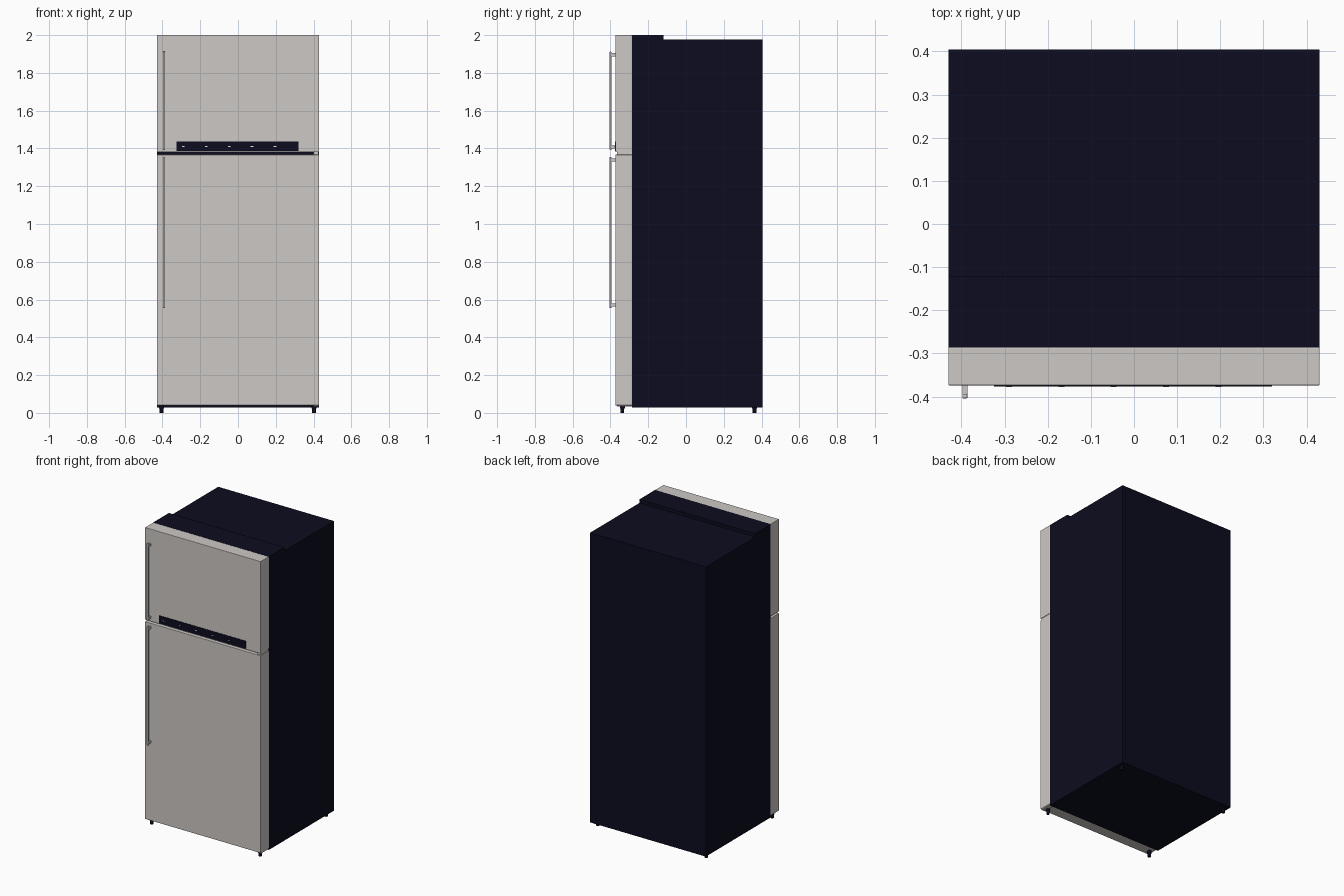
import bpy, bmesh
from mathutils import Vector

cube = bpy.data.objects.get("Cube")
if cube:
    bpy.data.objects.remove(cube, do_unlink=True)


def material(name, rgb):
    m = bpy.data.materials.new(name)
    m.use_nodes = True
    colour = (*rgb, 1)
    m.diffuse_color = colour
    m.node_tree.nodes["Principled BSDF"].inputs["Base Color"].default_value = colour
    return m


steel = material("warm_steel", (0.61, 0.58, 0.56))
navy = material("dark_navy", (0.0037, 0.0037, 0.014))
white = material("indicator_white", (0.85, 0.85, 0.85))


def finish(name, bm, mat):
    bmesh.ops.recalc_face_normals(bm, faces=bm.faces)
    mesh = bpy.data.meshes.new(name)
    bm.to_mesh(mesh)
    bm.free()
    mesh.materials.append(mat)
    obj = bpy.data.objects.new(name, mesh)
    bpy.context.collection.objects.link(obj)
    return obj


def box(name, x, y, z, mat, bevel=0):
    """Box from (low, high) ranges on each axis."""
    bm = bmesh.new()
    bmesh.ops.create_cube(bm, size=1)
    for v in bm.verts:
        v.co = Vector([(a + b) / 2 + c * (b - a) for c, (a, b) in zip(v.co, (x, y, z))])
    obj = finish(name, bm, mat)
    if bevel:
        mod = obj.modifiers.new("edge", "BEVEL")
        mod.width = bevel
        mod.segments = 2
    return obj


W = 0.43
FRONT, SEAM, BACK = -0.374, -0.286, 0.404

# Cabinet: side profile with raised front ledge, extruded across the width
profile = [(SEAM, 0.028), (BACK, 0.028), (BACK, 1.976),
           (-0.12, 1.976), (-0.12, 2.0), (SEAM, 2.0)]
bm = bmesh.new()
face = bm.faces.new([bm.verts.new((-W, y, z)) for y, z in profile])
ext = bmesh.ops.extrude_face_region(bm, geom=[face])
bmesh.ops.translate(bm, vec=(2 * W, 0, 0),
                    verts=[g for g in ext["geom"] if isinstance(g, bmesh.types.BMVert)])
finish("cabinet", bm, navy)

# Doors
box("fridge_door", (-W, W), (FRONT, SEAM), (0.04, 1.367), steel, 0.002)
box("freezer_door", (-W, W), (FRONT, SEAM), (1.38, 2.0), steel, 0.002)

# Hinge plates in the gaps on the hinge side
box("middle_hinge", (0.4, 0.427), (FRONT + 0.008, SEAM), (1.367, 1.38), steel)
box("lower_hinge", (0.4, 0.427), (FRONT + 0.008, SEAM), (0.033, 0.04), steel)

# Handles: slim bar on two posts
for name, low, high in (("freezer", 1.392, 1.912), ("fridge", 0.555, 1.355)):
    box(name + "_handle_bar", (-0.398, -0.386), (-0.404, -0.394), (low, high), steel, 0.002)
    for end, z in (("lower", low + 0.016), ("upper", high - 0.016)):
        box(f"{name}_handle_{end}_post", (-0.398, -0.386), (-0.396, FRONT),
            (z - 0.008, z + 0.008), steel)

# Control panel with indicator marks
box("control_panel", (-0.325, 0.32), (FRONT - 0.003, FRONT + 0.001), (1.386, 1.437), navy)
for i in range(5):
    x = -0.29 + i * 0.1215
    box(f"indicator_{i + 1}", (x - 0.007, x + 0.007),
        (FRONT - 0.004, FRONT - 0.002), (1.408, 1.412), white)

# Levelling feet: narrow stem and wider collar
for side, x in (("right", -0.405), ("left", 0.402)):
    for end, y, top in (("front", -0.337, 0.041), ("back", 0.363, 0.03)):
        bm = bmesh.new()
        for radius, low, high in ((0.010, 0, 0.024), (0.013, 0.022, top)):
            made = bmesh.ops.create_cone(bm, cap_ends=True, segments=16, radius1=radius,
                                         radius2=radius, depth=high - low)
            bmesh.ops.translate(bm, verts=made["verts"], vec=(x, y, (low + high) / 2))
        finish(f"{end}_{side}_foot", bm, navy)
